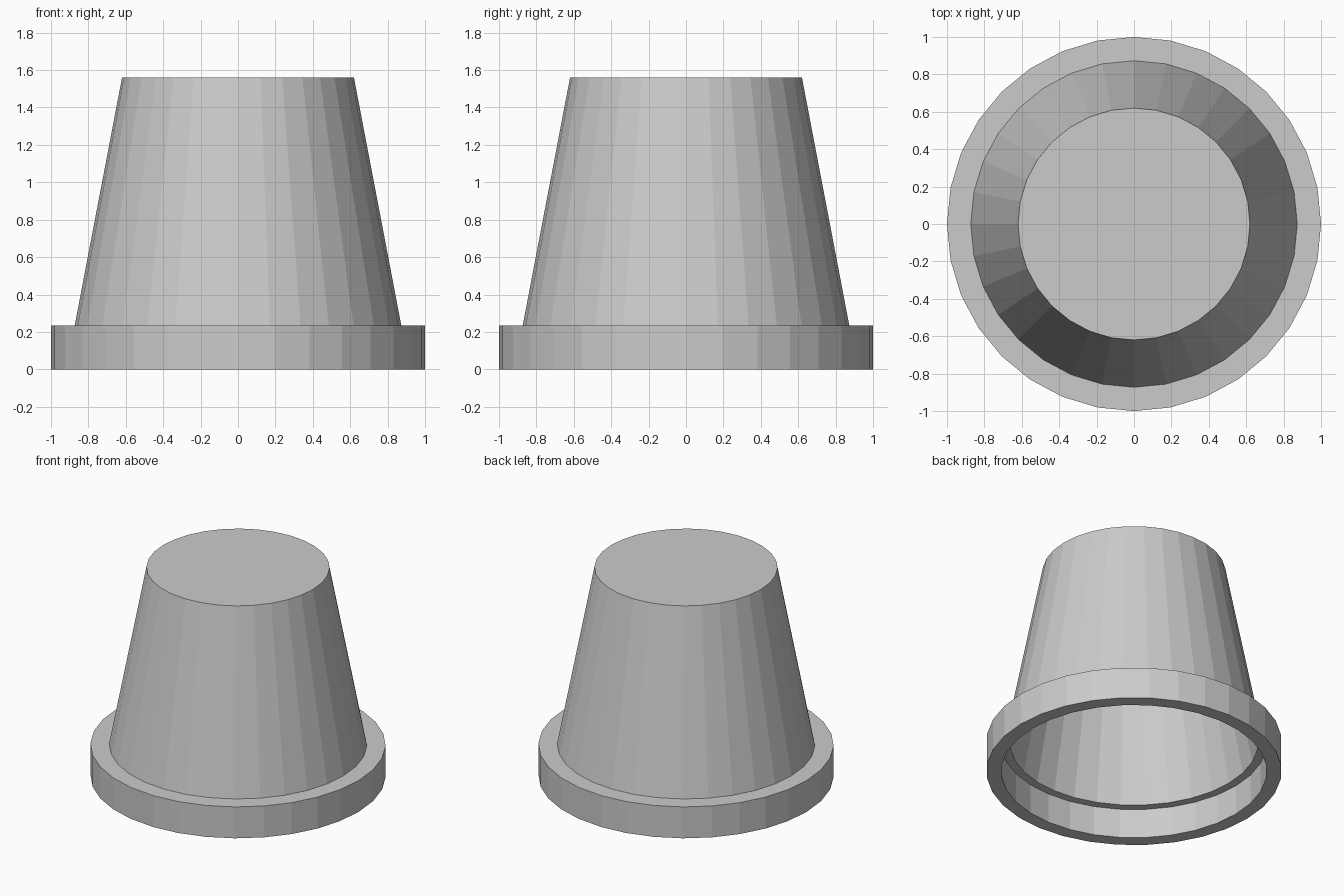
import bpy, bmesh
from math import cos, sin, tau

if "Cube" in bpy.data.objects:
    bpy.data.objects.remove(bpy.data.objects["Cube"])

SIDES = 32


def lathe(name, profile):
    """Revolve an (r, z) profile round z, capping both open ends."""
    bm = bmesh.new()
    rings = [[bm.verts.new((r * cos(tau * i / SIDES), r * sin(tau * i / SIDES), z))
              for i in range(SIDES)] for r, z in profile]
    for a, b in zip(rings, rings[1:]):
        for i in range(SIDES):
            j = (i + 1) % SIDES
            bm.faces.new((a[i], a[j], b[j], b[i]))
    bm.faces.new(rings[0])
    bm.faces.new(rings[-1])
    bmesh.ops.recalc_face_normals(bm, faces=bm.faces)
    mesh = bpy.data.meshes.new(name)
    bm.to_mesh(mesh)
    bm.free()
    obj = bpy.data.objects.new(name, mesh)
    bpy.context.collection.objects.link(obj)
    return obj


# Upturned hollow pot: outer base, tapered wall, rim, inner ledge, inner base
lathe("flower_pot", [
    (0.62, 1.56), (0.873, 0.235),
    (1.0, 0.235), (1.0, 0.0),
    (0.9, 0.0), (0.9, 0.22),
    (0.84, 0.22), (0.585, 1.52),
])
